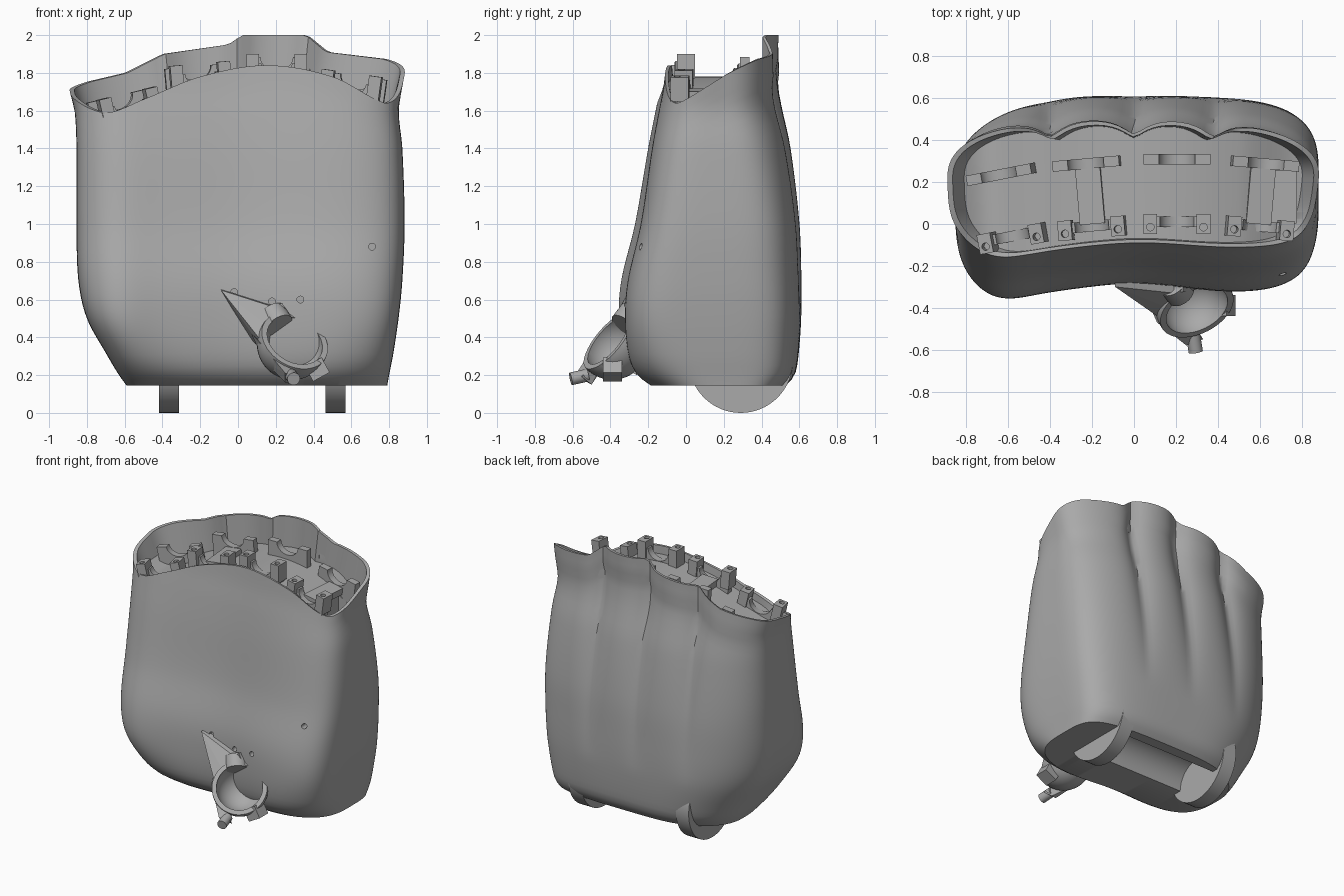
import bpy, bmesh, math
from mathutils import Vector, Matrix

if "Cube" in bpy.data.objects:
    bpy.data.objects.remove(bpy.data.objects["Cube"])

GREY = (0.4, 0.4, 0.4, 1)
grey = bpy.data.materials.new("grey plastic")
grey.use_nodes = True
grey.diffuse_color = GREY
grey.node_tree.nodes["Principled BSDF"].inputs["Base Color"].default_value = GREY


def finish(name, bm, matrix=None):
    """Turn a bmesh into a named object in the shared material."""
    bmesh.ops.recalc_face_normals(bm, faces=bm.faces)
    if matrix:
        bm.transform(matrix)
    mesh = bpy.data.meshes.new(name)
    bm.to_mesh(mesh)
    bm.free()
    mesh.materials.append(grey)
    obj = bpy.data.objects.new(name, mesh)
    bpy.context.collection.objects.link(obj)
    return obj


def smooth(obj, angle=40):
    bpy.ops.object.select_all(action='DESELECT')
    bpy.context.view_layer.objects.active = obj
    obj.select_set(True)
    bpy.ops.object.shade_smooth_by_angle(angle=math.radians(angle))


def cut(obj, *cutters):
    for c in cutters:
        mod = obj.modifiers.new("cut", 'BOOLEAN')
        mod.operation, mod.solver, mod.object = 'DIFFERENCE', 'EXACT', c
        bpy.context.view_layer.objects.active = obj
        bpy.ops.object.modifier_apply(modifier=mod.name)
        bpy.data.objects.remove(c)


def box(name, size, matrix):
    bm = bmesh.new()
    bmesh.ops.create_cube(bm, size=1)
    bm.transform(Matrix.Diagonal((*size, 1)))
    return finish(name, bm, matrix)


def rod(name, a, b, r, segments=32):
    a, b = Vector(a), Vector(b)
    bm = bmesh.new()
    bmesh.ops.create_cone(bm, cap_ends=True, segments=segments, radius1=r, radius2=r, depth=(b - a).length)
    turn = (b - a).to_track_quat('Z', 'Y').to_matrix().to_4x4()
    return finish(name, bm, Matrix.Translation((a + b) / 2) @ turn)


def ball(name, centre, r):
    bm = bmesh.new()
    bmesh.ops.create_uvsphere(bm, u_segments=40, v_segments=24, radius=r)
    return finish(name, bm, Matrix.Translation(centre))


def hull(name, points):
    bm = bmesh.new()
    bmesh.ops.convex_hull(bm, input=[bm.verts.new(p) for p in points])
    return finish(name, bm)


def sample(keys, x, curved=True):
    """Interpolate rows of (position, values...)."""
    x = min(max(x, keys[0][0]), keys[-1][0])
    i = next(k for k in range(len(keys) - 1) if x <= keys[k + 1][0])
    a, b = keys[i], keys[i + 1]
    f = (x - a[0]) / (b[0] - a[0])
    out = []
    for c in range(1, len(a)):
        if not curved:
            out.append(a[c] + (b[c] - a[c]) * f)
            continue
        def slope(k):
            lo, hi = keys[max(k - 1, 0)], keys[min(k + 1, len(keys) - 1)]
            return (hi[c] - lo[c]) / (hi[0] - lo[0]) * (b[0] - a[0])
        out.append((2*f**3 - 3*f*f + 1) * a[c] + (f**3 - 2*f*f + f) * slope(i)
                   + (3*f*f - 2*f**3) * b[c] + (f**3 - f*f) * slope(i + 1))
    return out


# Palm outline: height, then left, right, front and back limits, and front squareness
BASE = 0.145
LIMITS = [(BASE, -.59, .79, -.21, .53, 3), (.2, -.63, .80, -.28, .575, 3.3), (.3, -.69, .82, -.32, .595, 4),
          (.5, -.80, .85, -.335, .61, 5), (.7, -.845, .87, -.32, .615, 5), (1, -.855, .882, -.25, .61, 5),
          (1.4, -.855, .87, -.19, .57, 4.6), (1.6, -.865, .85, -.155, .53, 4.2),
          (1.7, -.89, .865, -.135, .51, 4), (1.85, -.9, .89, -.115, .495, 4), (2, -.9, .89, -.1, .495, 4)]
FRONT_RIM = [(-.89, 1.66), (-.7, 1.59), (-.5, 1.66), (-.2, 1.78), (.15, 1.84), (.5, 1.78), (.78, 1.64), (.9, 1.66)]
BACK_RIM = [(-.9, 1.73), (-.6, 1.8), (-.4, 1.9), (-.05, 1.95), (.02, 2), (.37, 2), (.48, 1.91), (.9, 1.86)]
GROOVES = (-.4, 0, .38)


def section(t, z, lip=0):
    left, right, front, back, square = sample(LIMITS, z)
    u, s = math.cos(t), math.sin(t)
    x = (left + right) / 2 + (right - left) / 2 * u
    mid = front + (back - front) * .53
    rise = min(max((z - .5) / 1.1, 0), 1)
    if s < 0:
        v = max(0, 1 - abs(u) ** square) ** (1 / square)
        y = mid - v * (mid - front)
        dent = .05 * math.exp(-(x / .35) ** 2) - .06 * math.exp(-((x + .68) / .2) ** 2)
        y += v * dent * (1 - .45 * rise)
    else:
        n = (3.3 + u) * (1 - rise) + 2.5 * rise
        v = max(0, 1 - abs(u) ** n) ** (1 / n)
        y = mid + v * (back - mid)
        y += v * (lip - .1 * rise * sum(math.exp(-math.hypot(x - g, .02) / .08) for g in GROOVES))
    return x, y


def rim(t):
    z = 1.8
    for _ in range(3):
        x, y = section(t, z)
        w = min(max((y + .06) / .44, 0), 1)
        w = w * w * (3 - 2 * w) * .6 + w * .4
        z = sample(FRONT_RIM, x)[0] * (1 - w) + sample(BACK_RIM, x, False)[0] * w
    return z


def floor(x):
    return sample(FRONT_RIM, x)[0] - .06


# Palm shell: outer loft, thin rim, inner wall and arched deck
N, LEVELS = 280, 34
angles = [2 * math.pi * i / N for i in range(N)]
angles = [t - .35 * math.sin(2 * t) for t in angles]
tops = [rim(t) for t in angles]
bm = bmesh.new()
rings = []
for k in range(LEVELS + 1):
    ring = []
    for t, top in zip(angles, tops):
        z = BASE + (top - BASE) * (k / LEVELS) ** 1.15
        lip = .015 * min(max((z - top + .19) / .06, 0), 1)
        ring.append(bm.verts.new((*section(t, z, lip), z)))
    rings.append(ring)
for sx, sy, deck in ((.972, .94, False), (.91, .92, True)):
    ring = []
    for v in rings[LEVELS]:
        x, y = v.co.x * sx, .18 + (v.co.y - .18) * sy
        ring.append(bm.verts.new((x, y, floor(x) if deck else v.co.z)))
    rings.append(ring)
for a, b in zip(rings, rings[1:]):
    for i in range(N):
        j = (i + 1) % N
        bm.faces.new((a[i], a[j], b[j], b[i]))
for ring in (rings[0], rings[-1]):
    for i in range(N // 2):
        loop = [ring[i], ring[i + 1], ring[(N - i - 1) % N], ring[-i % N]]
        bm.faces.new(list(dict.fromkeys(loop)))
palm = finish("palm_shell", bm)
cut(palm,
    rod("wrist_trough", (-.315, .28, BASE), (.465, .28, BASE), .17),
    box("deck_recess", (.13, .25, .2), Matrix.Translation((.71, .13, 1.6))),
    *[rod("screw_hole", (x, -.45, z), (x, -.18, z), .018, 16)
      for x, z in ((.71, .88), (-.02, .64), (.18, .59), (.33, .6))])
smooth(palm, 35)

# Wrist hinge lugs
for x in (-.365, .515):
    smooth(rod("wrist_lug", (x - .053, .29, .276), (x + .053, .29, .276), .276, 64))


# Finger mounts: notched cradles at front and back with screw blocks
def cradle(name, matrix, width, height):
    bm = bmesh.new()
    w, r = width / 2, width * .27
    arc = [(r * math.cos(a), height - r * .85 * math.sin(a)) for a in [math.pi * i / 12 for i in range(13)]]
    outline = [(w, height)] + arc + [(-w, height), (-w, -.06), (w, -.06)]
    face = bm.faces.new([bm.verts.new((x, -.025, z)) for x, z in outline])
    ext = bmesh.ops.extrude_face_region(bm, geom=[face])
    bmesh.ops.translate(bm, vec=(0, .05, 0), verts=[e for e in ext['geom'] if isinstance(e, bmesh.types.BMVert)])
    smooth(finish(name, bm, matrix), 30)


for x, y, z, yaw, tilt, linked in ((-.565, -.065, 1.58, 11, 13, False), (-.195, -.02, 1.735, 5, 5, True),
                                   (.205, 0, 1.785, 0, 0, False), (.59, -.02, 1.685, -5, -8, True)):
    frame = (Matrix.Translation((x, y, z)) @ Matrix.Rotation(math.radians(yaw), 4, 'Z')
             @ Matrix.Rotation(-math.radians(tilt), 4, 'Y'))
    cradle("front_cradle", frame @ Matrix.Translation((0, .01, 0)), .3, .065)
    cradle("back_cradle", frame @ Matrix.Translation((0, .31, 0)), .32, .1)
    if linked:
        box("mount_link", (.12, .28, .05), frame @ Matrix.Translation((0, .16, 0)))
    for side in (-.127, .127):
        block = box("screw_block", (.066, .095, .13), frame @ Matrix.Translation((side, 0, .05)))
        hole = frame @ Matrix.Translation((side, -.015, 0))
        cut(block, rod("hole", hole @ Vector((0, 0, .06)), hole @ Vector((0, 0, .2)), .018, 16))

# Thumb socket: open bowl facing up and outward
centre = Vector((.29, -.39, .365))
aim = Vector((.3, -.6, .5)).normalized()
turn = aim.to_track_quat('Z', 'Y').to_matrix().to_4x4()
bowl = ball("thumb_socket", centre, .19)
cut(bowl, ball("bowl_inside", centre, .16),
    box("bowl_opening", (.6, .6, .4), Matrix.Translation(centre + aim * .23) @ turn))
smooth(bowl)

# Triangular bracket joining the socket to the palm
bracket = hull("thumb_bracket", [(-.09, -.27, .655), (-.09, -.30, .65), (.19, -.26, .57), (.19, -.33, .56),
                                 (.06, -.26, .40), (.08, -.38, .41), (.14, -.46, .36), (.17, -.42, .29),
                                 (.34, -.26, .2), (.16, -.40, .46)])
cut(bracket, ball("bracket_clearance", centre, .162))

# Curved horn along the bowl edge, ending in a pivot pin
horn = hull("thumb_horn", [(.07, -.38, .42), (.11, -.47, .38), (.14, -.42, .27), (.25, -.58, .21),
                           (.33, -.55, .19), (.30, -.50, .15), (.25, -.52, .16)])
cut(horn, ball("horn_clearance", centre, .162))
smooth(rod("pivot_pin", (.28, -.52, .2), (.295, -.61, .18), .034, 24))
lug = box("socket_lug", (.10, .10, .09), Matrix.Translation((.42, -.39, .23)) @ Matrix.Rotation(-.5, 4, 'Y'))
cut(lug, ball("lug_clearance", centre, .162))

# Collar and stop block at the top of the socket
smooth(rod("thumb_collar", (.18, -.28, .53), (.22, -.33, .465), .075))
box("thumb_stop", (.11, .07, .06), Matrix.Translation((.2, -.29, .53)) @ Matrix.Rotation(-.5, 4, 'Y'))
